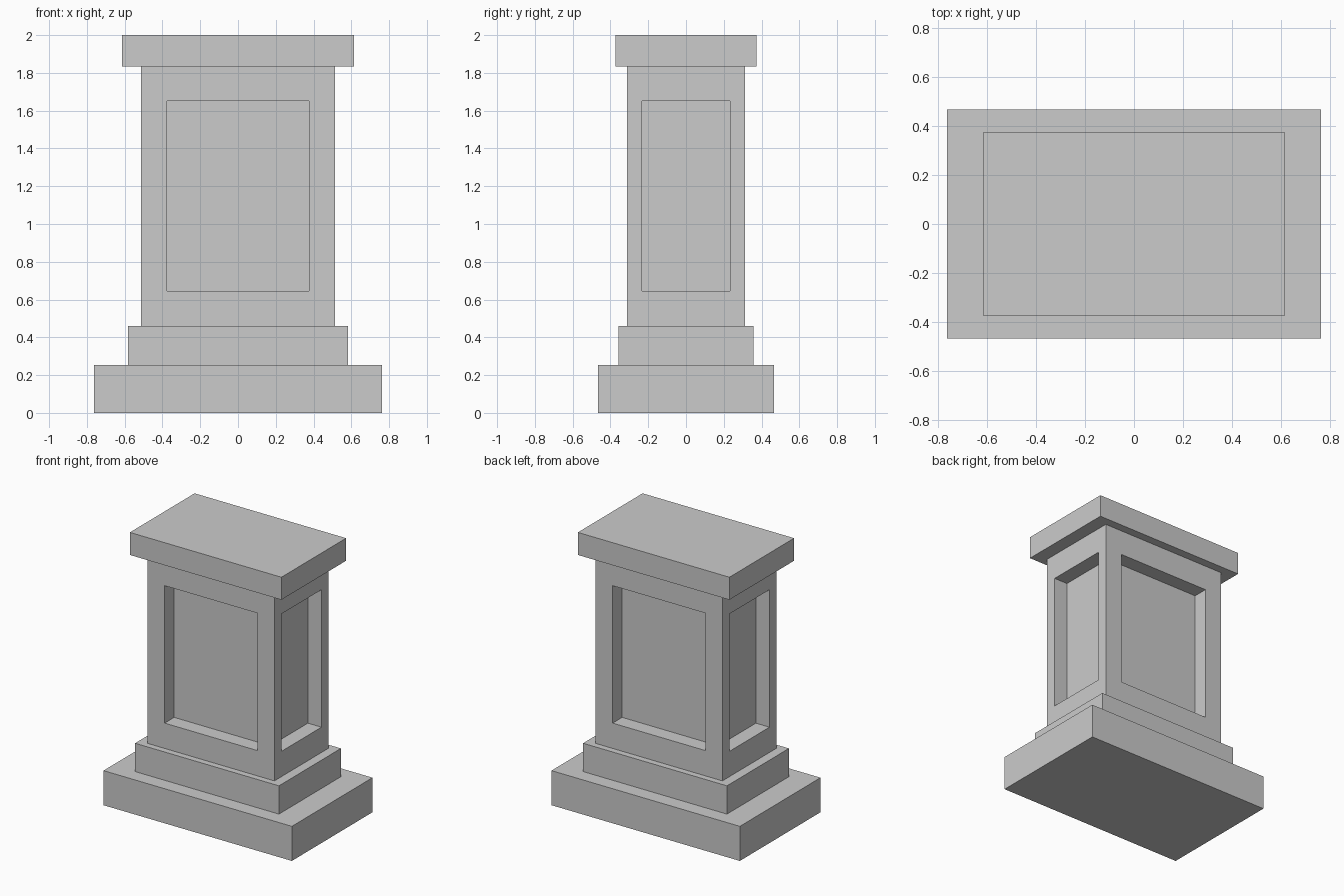
import bpy, bmesh
from mathutils import Vector

if "Cube" in bpy.data.objects:
    bpy.data.objects.remove(bpy.data.objects["Cube"])


def block(name, hx, hy, z0, z1):
    """Box given by half width, half depth and its bottom and top heights."""
    bm = bmesh.new()
    bmesh.ops.create_cube(bm, size=2)
    for v in bm.verts:
        v.co = Vector((v.co.x * hx, v.co.y * hy, z1 if v.co.z > 0 else z0))
    mesh = bpy.data.meshes.new(name)
    bm.to_mesh(mesh)
    bm.free()
    obj = bpy.data.objects.new(name, mesh)
    bpy.context.collection.objects.link(obj)
    return obj


def recess_sides(obj, px, py, z0, z1, depth):
    """Sink a rectangular panel into each of the four upright faces."""
    bm = bmesh.new()
    bm.from_mesh(obj.data)
    bm.normal_update()
    sides = [f for f in bm.faces if abs(f.normal.z) < 0.5]
    zmid = (z0 + z1) / 2
    for face in sides:
        n = face.normal.copy()
        # Panel outline on the face
        bmesh.ops.inset_individual(bm, faces=[face], thickness=0.05)
        for v in face.verts:
            if abs(n.x) > 0.5:
                v.co.y = py if v.co.y > 0 else -py
            else:
                v.co.x = px if v.co.x > 0 else -px
            v.co.z = z1 if v.co.z > zmid else z0
        # Panel floor pushed inward
        floor = bmesh.ops.extrude_discrete_faces(bm, faces=[face])["faces"][0]
        bmesh.ops.translate(bm, verts=floor.verts, vec=-n * depth)
    bmesh.ops.recalc_face_normals(bm, faces=bm.faces)
    bm.to_mesh(obj.data)
    bm.free()


# Stepped base
block("base_slab", 0.762, 0.466, 0.0, 0.253)
block("base_step", 0.582, 0.358, 0.253, 0.46)

# Shaft with a sunken panel on every side
shaft = block("shaft", 0.513, 0.312, 0.46, 1.835)
recess_sides(shaft, 0.375, 0.232, 0.645, 1.65, 0.11)

# Cap
block("cap", 0.613, 0.374, 1.835, 2.0)
